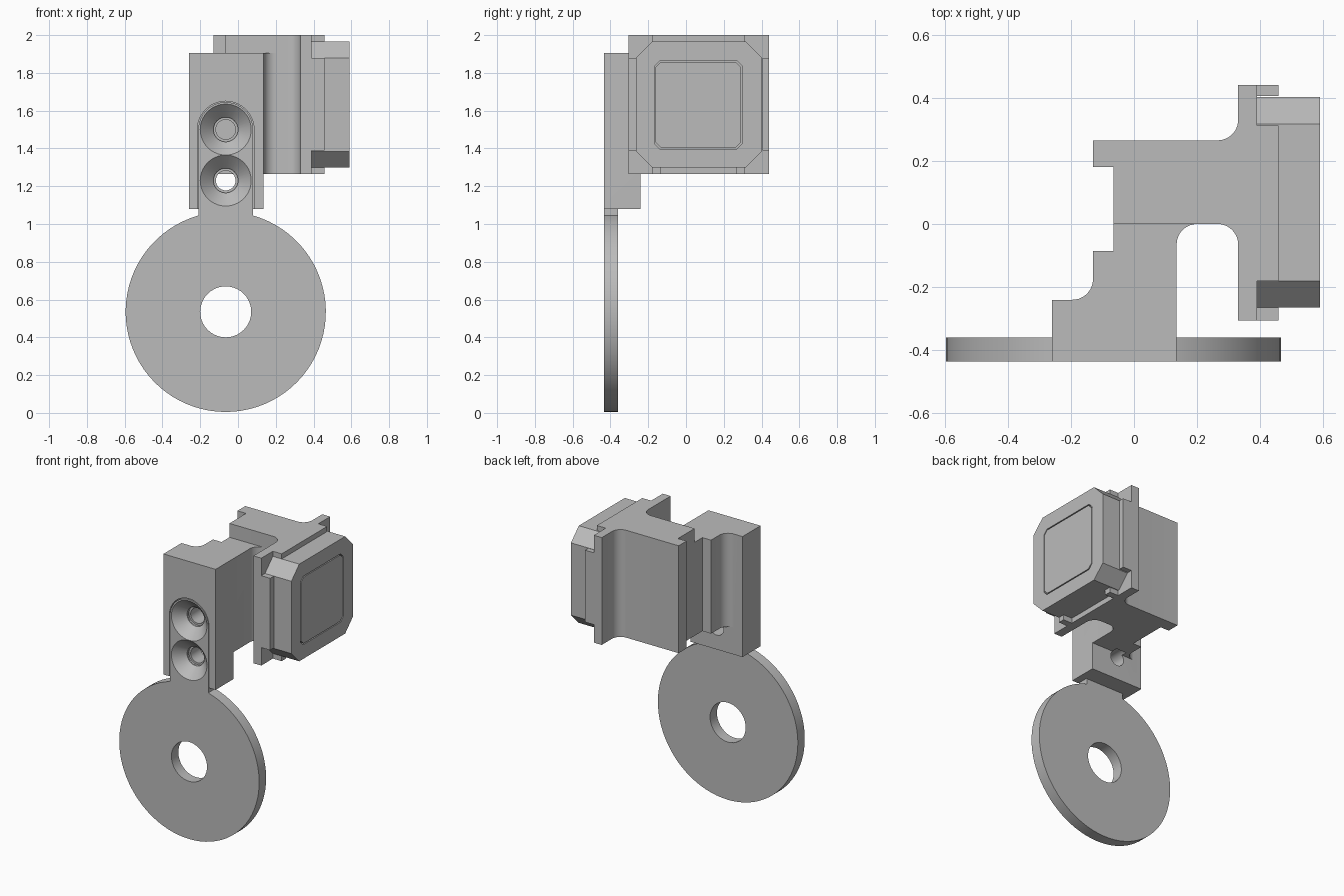
import bpy, bmesh
from math import sin, cos, pi, asin, radians
from mathutils import Vector

cube = bpy.data.objects.get("Cube")
if cube:
    bpy.data.objects.remove(cube)

grey = bpy.data.materials.new("plain grey")
grey.use_nodes = True
colour = (0.5, 0.5, 0.5, 1)
grey.diffuse_color = colour
grey.node_tree.nodes["Principled BSDF"].inputs["Base Color"].default_value = colour


def finish(name, bm):
    bmesh.ops.recalc_face_normals(bm, faces=bm.faces)
    mesh = bpy.data.meshes.new(name)
    bm.to_mesh(mesh)
    bm.free()
    mesh.materials.append(grey)
    obj = bpy.data.objects.new(name, mesh)
    bpy.context.collection.objects.link(obj)
    return obj


def prism(name, outline, axis, low, high):
    """Extrude a 2D outline along an axis; the outline uses the other two axes in order."""
    def place(p, h):
        c = list(p)
        c.insert("xyz".index(axis), h)
        return c
    bm = bmesh.new()
    face = bm.faces.new([bm.verts.new(place(p, low)) for p in outline])
    ext = bmesh.ops.extrude_face_region(bm, geom=[face])
    moved = [v for v in ext["geom"] if isinstance(v, bmesh.types.BMVert)]
    bmesh.ops.translate(bm, verts=moved, vec=Vector(place((0, 0), high - low)))
    return finish(name, bm)


def box(name, x, y, z):
    return prism(name, [(x[0], y[0]), (x[1], y[0]), (x[1], y[1]), (x[0], y[1])], "z", *z)


def arc(cx, cy, r, start, end, n=10):
    return [(cx + r * cos(start + (end - start) * i / n),
             cy + r * sin(start + (end - start) * i / n)) for i in range(n + 1)]


def octagon(y0, y1, z0, z1, c):
    return [(y0 + c, z0), (y1 - c, z0), (y1, z0 + c), (y1, z1 - c),
            (y1 - c, z1), (y0 + c, z1), (y0, z1 - c), (y0, z0 + c)]


def lathe_y(name, x, z, profile, n=40):
    """Closed solid of revolution about a line parallel to y; profile is (y, radius)."""
    bm = bmesh.new()
    rings = [[bm.verts.new((x + r * cos(2 * pi * i / n), y, z + r * sin(2 * pi * i / n)))
              for i in range(n)] for y, r in profile]
    for a, b in zip(rings, rings[1:]):
        for i in range(n):
            j = (i + 1) % n
            bm.faces.new((a[i], a[j], b[j], b[i]))
    bm.faces.new(rings[0])
    bm.faces.new(rings[-1])
    return finish(name, bm)


def select_only(obj):
    bpy.ops.object.select_all(action="DESELECT")
    obj.select_set(True)
    bpy.context.view_layer.objects.active = obj


def cut(obj, cutter):
    mod = obj.modifiers.new("cut", "BOOLEAN")
    mod.operation = "DIFFERENCE"
    mod.solver = "EXACT"
    mod.object = cutter
    select_only(obj)
    bpy.ops.object.modifier_apply(modifier=mod.name)
    bpy.data.objects.remove(cutter)


CX = -0.065            # shared centre line of disc, stem and screws
FRONT, BACK = -0.435, -0.36
R = 0.065              # fillet radius
SCREWS = (1.5, 1.23)
DISC_Z, DISC_R = 0.535, 0.53


# Disc with its round-ended mounting stem
half = 0.145
gap = asin(half / DISC_R)
outline = arc(CX, DISC_Z, DISC_R, pi / 2 + gap, 2.5 * pi - gap, 72)
outline += arc(CX, SCREWS[0], half, 0, pi, 28)
disc = prism("disc_and_stem", outline, "y", FRONT, BACK)
cut(disc, lathe_y("disc_hole", CX, DISC_Z, [(-0.5, 0.135), (-0.3, 0.135)]))

# Front block: wide front, narrower web running back to the bracket
outline = [(-0.26, FRONT), (0.135, FRONT)]
outline += arc(0.2, -R, R, pi, pi / 2)
outline += [(CX, 0), (CX, -0.085), (-0.13, -0.085)]
outline += arc(-0.195, -0.175, R, 0, -pi / 2)
outline += [(-0.26, -0.24)]
block = prism("front_block", outline, "z", 1.08, 1.905)
cut(block, box("underside_cutter", (-0.5, 0.5), (-0.24, 0.2), (1.0, 1.265)))

# Slot that receives the stem, with a hair of clearance
slot = [(CX - 0.15, 1.0), (CX + 0.15, 1.0)] + arc(CX, SCREWS[0], 0.15, 0, pi, 28)
cut(block, prism("slot_cutter", slot, "y", -0.5, -0.358))

# Countersunk screw holes through stem and block
screw = [(-0.445, 0.145), (-0.365, 0.065), (-0.345, 0.065), (-0.345, 0.052), (-0.2, 0.052)]
for z in SCREWS:
    for part in (disc, block):
        cut(part, lathe_y("screw_cutter", CX, z, screw))

# T-shaped rear bracket
outline = [(-0.13, 0.265)] + arc(0.265, 0.33, R, -pi / 2, 0)
outline += [(0.33, 0.44), (0.39, 0.44), (0.39, -0.305), (0.33, -0.305)]
outline += arc(0.265, -R, R, 0, pi / 2)
outline += [(CX, 0), (CX, 0.18), (-0.13, 0.18)]
bracket = prism("rear_bracket", outline, "z", 1.265, 2.0)
for z in (1.45, 1.81):
    hole = [(0.135 + y, z + h) for y, h in arc(0, 0, 0.05, 0, 2 * pi, 28)[:-1]]
    cut(bracket, prism("side_hole_cutter", hole, "x", -0.1, 0.2))

# Octagonal cap with a grooved panel on its face
cap = prism("cap", octagon(-0.265, 0.402, 1.3, 1.965, 0.085), "x", 0.385, 0.59)
cut(cap, prism("groove_cutter", octagon(-0.168, 0.298, 1.397, 1.865, 0.03), "x", 0.57, 0.65))
panel = prism("cap_panel", octagon(-0.161, 0.291, 1.404, 1.858, 0.028), "x", 0.565, 0.59)

# Retaining lips around the cap
lip_x = (0.385, 0.457)
lips = [box("front_lip", lip_x, (-0.305, -0.265), (1.388, 1.88)),
        box("back_lip", lip_x, (0.405, 0.44), (1.388, 1.88)),
        box("top_lip", lip_x, (-0.18, 0.312), (1.965, 2.0)),
        box("bottom_lug_front", lip_x, (-0.18, -0.135), (1.265, 1.3)),
        box("bottom_lug_back", lip_x, (0.267, 0.312), (1.265, 1.3))]

for obj in [disc, block, bracket, cap, panel] + lips:
    select_only(obj)
    bpy.ops.object.shade_smooth_by_angle(angle=radians(30))
